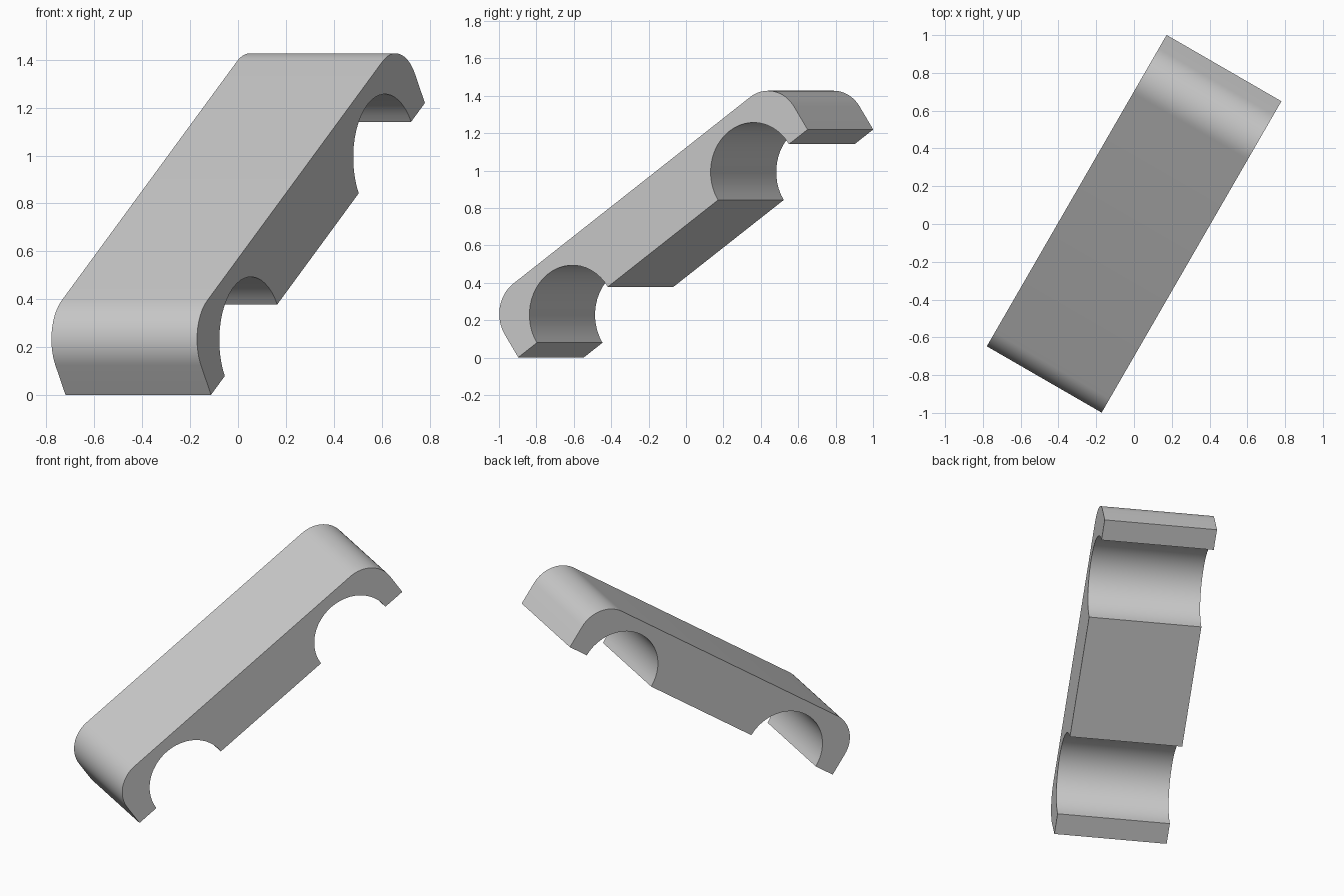
import bpy, bmesh, math
from mathutils import Vector

cube = bpy.data.objects.get("Cube")
if cube:
    bpy.data.objects.remove(cube, do_unlink=True)

# Clip dimensions, measured along and across its sloping bar
HALF_SPAN = 0.677    # centre of bar to each bore centre
HALF_LENGTH = 1.081  # centre of bar to each end
HEIGHT = 0.343       # open side to back of bar
FILLET = 0.195       # rounded outer corners
BORE = 0.265         # half-round bore radius
HALF_WIDTH = 0.351
SLOPE = math.radians(34.3)
TURN = math.radians(60)
CENTRE = Vector((0.03, 0.052, 0.61))


def arc(cx, cy, radius, start, end, steps):
    """Points on an arc, angles in degrees."""
    angles = [math.radians(start + (end - start) * i / steps) for i in range(steps + 1)]
    return [(cx + radius * math.cos(a), cy + radius * math.sin(a)) for a in angles]


# Closed side profile: two bores on the open edge, two rounded corners behind
corner = HALF_LENGTH - FILLET
profile = [(-HALF_LENGTH, 0)]
profile += arc(-HALF_SPAN, 0, BORE, 180, 0, 24)
profile += arc(HALF_SPAN, 0, BORE, 180, 0, 24)
profile += [(HALF_LENGTH, 0)]
profile += arc(corner, HEIGHT - FILLET, FILLET, 0, 90, 16)
profile += arc(-corner, HEIGHT - FILLET, FILLET, 90, 180, 16)

# Directions of the bar, its back and its width
run = Vector((math.cos(TURN), math.sin(TURN), 0))
up = Vector((0, 0, 1))
along = run * math.cos(SLOPE) + up * math.sin(SLOPE)
back = up * math.cos(SLOPE) - run * math.sin(SLOPE)
side = Vector((math.sin(TURN), -math.cos(TURN), 0))

# Extrude the profile across the width
bm = bmesh.new()
verts = [bm.verts.new(CENTRE + along * a + back * b - side * HALF_WIDTH) for a, b in profile]
face = bm.faces.new(verts)
result = bmesh.ops.extrude_face_region(bm, geom=[face], use_keep_orig=True)
moved = [g for g in result["geom"] if isinstance(g, bmesh.types.BMVert)]
bmesh.ops.translate(bm, verts=moved, vec=side * HALF_WIDTH * 2)
bmesh.ops.recalc_face_normals(bm, faces=bm.faces)
mesh = bpy.data.meshes.new("double_clip")
bm.to_mesh(mesh)
bm.free()

clip = bpy.data.objects.new("double_clip", mesh)
bpy.context.collection.objects.link(clip)

# Plain grey material
grey = bpy.data.materials.new("light_grey")
grey.use_nodes = True
colour = (0.6, 0.6, 0.6, 1)
grey.diffuse_color = colour
grey.node_tree.nodes["Principled BSDF"].inputs["Base Color"].default_value = colour
mesh.materials.append(grey)

# Smooth bores and corners, crisp edges elsewhere
bpy.ops.object.select_all(action="DESELECT")
clip.select_set(True)
bpy.context.view_layer.objects.active = clip
bpy.ops.object.shade_smooth_by_angle(angle=math.radians(30))
